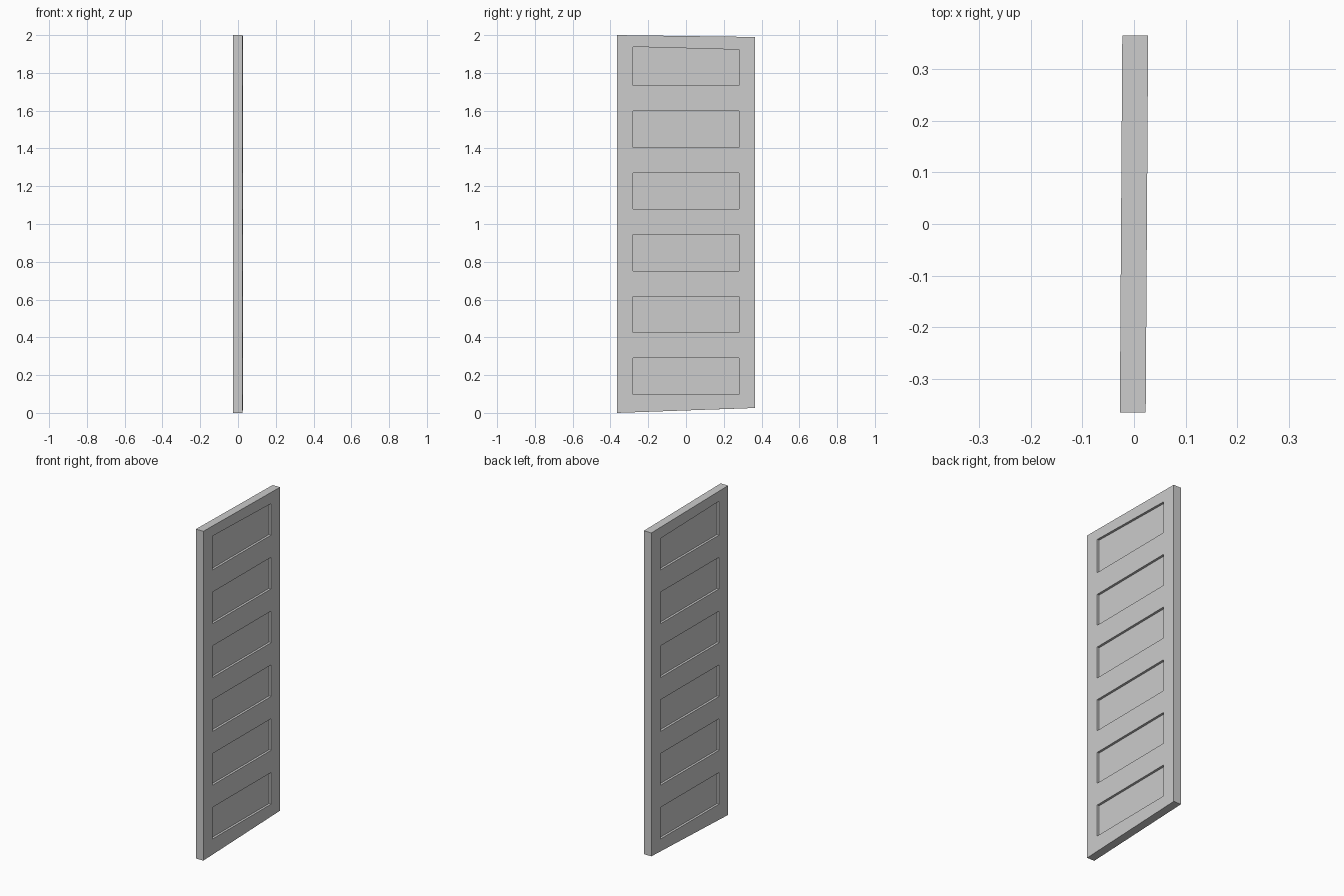
import bpy
import bmesh

if "Cube" in bpy.data.objects:
    bpy.data.objects.remove(bpy.data.objects["Cube"])

WIDTH, THICK = 0.73, 0.05
PANEL_W, RECESS = 0.56, 0.014
FIRST, PITCH, PANEL_H = 0.098, 0.3268, 0.192
TURN = -0.0065


def add_block(bm, x0, x1, half_w, bottom, top):
    """Block along y; bottom and top are (z at -y end, z at +y end)."""
    profile = [(-half_w, bottom[0]), (half_w, bottom[1]),
               (half_w, top[1]), (-half_w, top[0])]
    face = bm.faces.new([bm.verts.new((x0, y, z)) for y, z in profile])
    ext = bmesh.ops.extrude_face_region(bm, geom=[face])
    moved = [v for v in ext["geom"] if isinstance(v, bmesh.types.BMVert)]
    bmesh.ops.translate(bm, verts=moved, vec=(x1 - x0, 0, 0))


def make_object(name, bm):
    bmesh.ops.recalc_face_normals(bm, faces=bm.faces[:])
    mesh = bpy.data.meshes.new(name)
    bm.to_mesh(mesh)
    bm.free()
    obj = bpy.data.objects.new(name, mesh)
    obj.rotation_euler.z = TURN
    bpy.context.collection.objects.link(obj)
    return obj


# Door slab with slightly sloping top and bottom
bm = bmesh.new()
add_block(bm, -THICK / 2, THICK / 2, WIDTH / 2, (0.0, 0.026), (2.0, 1.99))
door = make_object("door", bm)

# Six panel recesses on each face; the top one follows the sloping head
bm = bmesh.new()
for side in (-1, 1):
    x0, x1 = side * (THICK / 2 - RECESS), side * (THICK / 2 + 0.03)
    for i in range(6):
        z = FIRST + i * PITCH
        top = (z + PANEL_H, z + PANEL_H) if i < 5 else (1.938, 1.923)
        add_block(bm, x0, x1, PANEL_W / 2, (z, z), top)
cutter = make_object("panel_cutter", bm)
cutter.hide_render = True

# Cut the recesses, then discard the cutter
cut = door.modifiers.new("panel_recesses", "BOOLEAN")
cut.operation = "DIFFERENCE"
cut.solver = "EXACT"
cut.object = cutter
bpy.context.view_layer.update()
result = bpy.data.meshes.new_from_object(
    door.evaluated_get(bpy.context.evaluated_depsgraph_get()))
door.modifiers.clear()
door.data = result
bpy.data.objects.remove(cutter)
